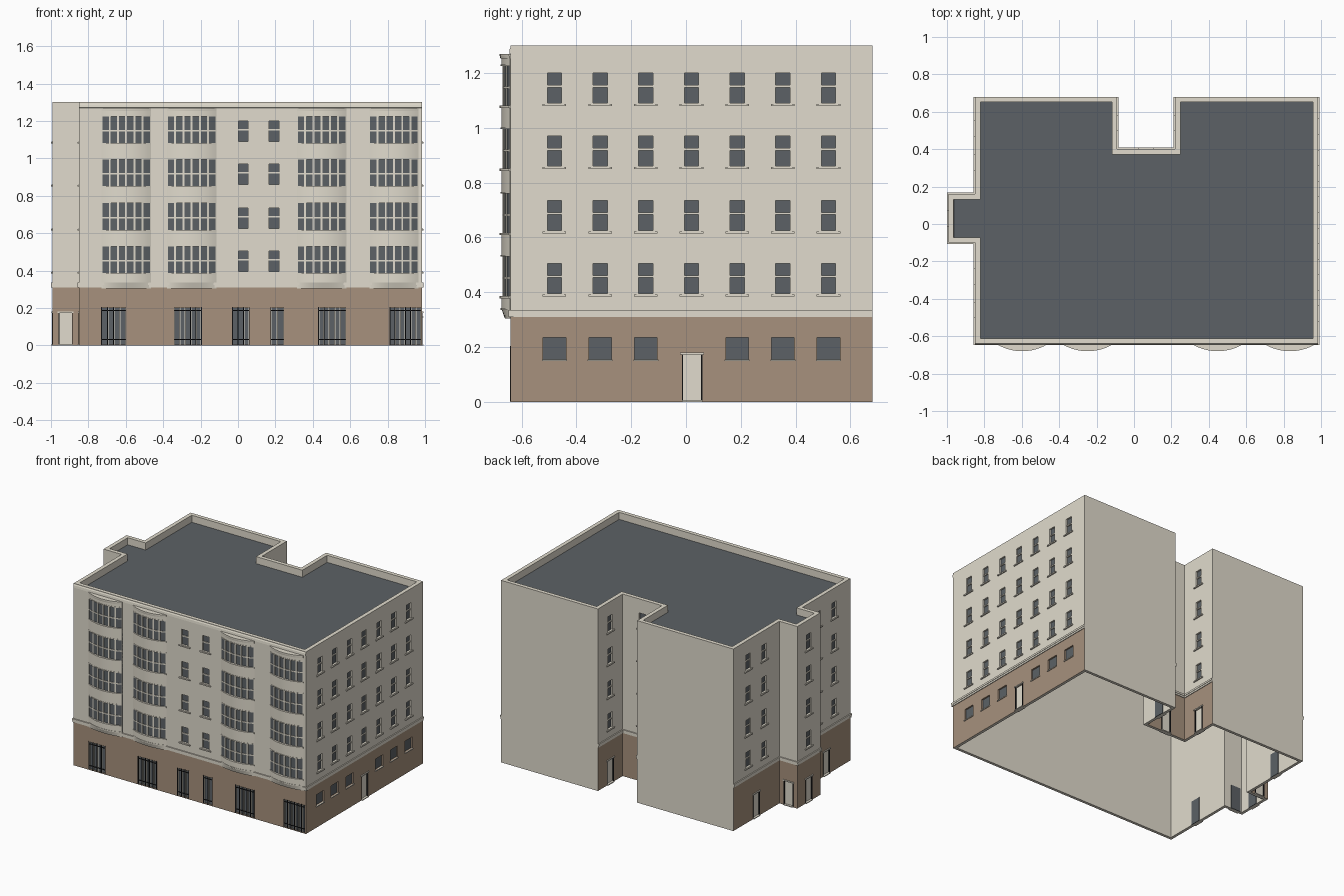
import bpy
import bmesh
from math import radians, sqrt

cube = bpy.data.objects.get("Cube")
if cube:
    bpy.data.objects.remove(cube, do_unlink=True)


def material(name, rgb):
    m = bpy.data.materials.new(name)
    m.use_nodes = True
    m.diffuse_color = (*rgb, 1)
    m.node_tree.nodes["Principled BSDF"].inputs["Base Color"].default_value = (*rgb, 1)
    return m


PLASTER = material("pale_plaster", (0.75, 0.71, 0.61))
BROWN = material("brown_base", (0.385, 0.285, 0.205))
SLATE = material("slate_grey", (0.107, 0.121, 0.132))
IRON = material("black_iron", (0.012, 0.012, 0.014))

BASE_TOP, TOP = 0.31, 1.30
FLOORS = (0.395, 0.625, 0.86, 1.09)
OUTLINE = [(-0.85, -0.64), (0.985, -0.64), (0.985, 0.68), (0.22, 0.68),
           (0.22, 0.40), (-0.09, 0.40), (-0.09, 0.68), (-0.85, 0.68),
           (-0.85, 0.16), (-0.992, 0.16), (-0.992, -0.10), (-0.85, -0.10)]

# Walls: axis of the normal, its sign, position, start and end along the wall
FRONT = (1, -1, -0.64, -0.85, 0.985)
RIGHT = (0, 1, 0.985, -0.64, 0.68)
NOTCH_A = (0, -1, 0.22, 0.40, 0.68)
NOTCH_B = (1, 1, 0.40, -0.09, 0.22)
NOTCH_C = (0, 1, -0.09, 0.40, 0.68)
LEFT_REAR = (0, -1, -0.85, 0.16, 0.68)
WING_REAR = (1, 1, 0.16, -0.992, -0.85)
WING_SIDE = (0, -1, -0.992, -0.10, 0.16)
WING_FRONT = (1, -1, -0.10, -0.992, -0.85)
LEFT_FRONT = (0, -1, -0.85, -0.64, -0.10)
WALLS = (FRONT, RIGHT, NOTCH_A, NOTCH_B, NOTCH_C, LEFT_REAR,
         WING_REAR, WING_SIDE, WING_FRONT, LEFT_FRONT)

parts = {}


def part(name, mat=None):
    """Mesh under construction for a named part."""
    return parts.setdefault(name, (bmesh.new(), mat))[0]


def prism(bm, lower, upper):
    """Solid between two matching rings of points."""
    a = [bm.verts.new(p) for p in lower]
    b = [bm.verts.new(p) for p in upper]
    faces = [bm.faces.new(a[::-1]), bm.faces.new(b)]
    for i in range(len(a)):
        j = (i + 1) % len(a)
        faces.append(bm.faces.new((a[i], a[j], b[j], b[i])))
    bmesh.ops.recalc_face_normals(bm, faces=faces)
    return faces


def wall_box(bm, wall, u0, u1, z0, z1, d0, d1):
    """Box on a wall; d is the distance outward from its surface."""
    axis, sign, pos = wall[:3]
    n0, n1 = sorted((pos + sign * d0, pos + sign * d1))
    ring = [(n0, u0), (n1, u0), (n1, u1), (n0, u1)]
    if axis == 1:
        ring = [(u, n) for n, u in ring]
    prism(bm, [(*p, z0) for p in ring], [(*p, z1) for p in ring])


def finish(name, bm, mats):
    mesh = bpy.data.meshes.new(name)
    bm.to_mesh(mesh)
    bm.free()
    ob = bpy.data.objects.new(name, mesh)
    bpy.context.collection.objects.link(ob)
    for m in mats:
        mesh.materials.append(m)
    return ob


def sash_window(wall, u, z, w=0.052, h=0.11):
    a, b = u - w / 2, u + w / 2
    wall_box(part("upper_cutter"), wall, a, b, z, z + h, -0.014, 0.03)
    wall_box(part("window_glass", SLATE), wall, a, b, z, z + h, -0.018, -0.011)
    wall_box(part("window_transoms", PLASTER), wall, a, b, z + 0.058, z + 0.066, -0.014, -0.004)
    wall_box(part("window_sills", PLASTER), wall, a - 0.017, b + 0.017, z - 0.011, z - 0.003, -0.004, 0.008)
    wall_box(part("window_sills"), wall, a - 0.008, b + 0.008, z - 0.003, z, -0.004, 0.004)


def column(wall, u):
    for z in FLOORS:
        sash_window(wall, u, z)


def door(wall, u, w=0.075, h=0.172):
    a, b = u - w / 2, u + w / 2
    wall_box(part("base_cutter"), wall, a, b, -0.02, h, -0.014, 0.03)
    wall_box(part("doors", PLASTER), wall, a, b, 0.0, h, -0.018, -0.008)
    wall_box(part("door_backs", SLATE), wall, a, b, 0.0, h, -0.024, -0.019)
    wall_box(part("door_lintels", PLASTER), wall, a - 0.006, b + 0.006, h, h + 0.008, -0.004, 0.006)
    wall_box(part("door_steps", PLASTER), wall, a, b, 0, 0.006, -0.01, 0.008)
    for e in (a, b - 0.004):
        wall_box(part("door_jambs", IRON), wall, e, e + 0.004, 0.006, h, -0.01, 0.002)


def base_window(wall, u, w=0.083):
    a, b = u - w / 2, u + w / 2
    wall_box(part("base_cutter"), wall, a, b, 0.155, 0.235, -0.014, 0.03)
    wall_box(part("window_glass"), wall, a, b, 0.155, 0.235, -0.018, -0.011)
    wall_box(part("window_sills"), wall, a - 0.004, b + 0.004, 0.149, 0.155, -0.004, 0.006)


def barred_window(u, w):
    a, b, top = u - w / 2, u + w / 2, 0.2
    wall_box(part("base_cutter"), FRONT, a, b, 0.004, top, -0.014, 0.03)
    wall_box(part("window_glass"), FRONT, a, b, 0.004, top, -0.018, -0.011)
    count = round(w / 0.03)
    for i in range(count + 1):
        x = a + w * i / count
        wall_box(part("ground_mullions", PLASTER), FRONT, max(a, x - 0.004), min(b, x + 0.004), 0.004, top, -0.013, -0.007)
        wall_box(part("window_bars", IRON), FRONT, x - 0.002, x + 0.002, 0.002, top + 0.004, -0.004, 0.003)
    for z in (0.03, 0.185):
        wall_box(part("window_bars"), FRONT, a, b, z, z + 0.004, -0.003, 0.002)


# Curved bays: shallow arcs on a chord along the front wall
HALF, RADIUS = 0.132, 0.266


def arc_solid(bm, cx, z0, z1, k0, k1=None, x0=-HALF, x1=HALF, proud=0.002):
    """Curved slab; k0 and k1 scale the bulge at its bottom and top."""
    steps = max(1, round((x1 - x0) / 0.016))

    def ring(z, k):
        pts = []
        for i in range(steps + 1):
            x = x0 + (x1 - x0) * i / steps
            bulge = sqrt(RADIUS ** 2 - x * x) - sqrt(RADIUS ** 2 - HALF ** 2)
            pts.append((cx + x, -0.64 - proud - k * bulge, z))
        return pts + [(cx + x1, -0.625, z), (cx + x0, -0.625, z)]
    prism(bm, ring(z0, k0), ring(z1, k0 if k1 is None else k1))


def bay(cx):
    wall, trim, frame = part("bay_walls", PLASTER), part("bay_mouldings", PLASTER), part("bay_frames", PLASTER)
    arc_solid(part("bay_glass", SLATE), cx, 0.34, 1.25, 0.68, proud=0.001)
    arc_solid(wall, cx, 0.305, 0.335, 0.55, 0.85)
    edges = [0.335]
    for z in FLOORS:
        edges += [z - 0.010, z + 0.137]
    edges.append(1.262)
    for z0, z1 in zip(edges[::2], edges[1::2]):
        arc_solid(wall, cx, z0, z1, 0.9)
    for z in FLOORS:
        arc_solid(trim, cx, z - 0.017, z - 0.009, 1.0, proud=0.005)
        arc_solid(trim, cx, z + 0.135, z + 0.141, 0.95, proud=0.003)
        arc_solid(frame, cx, z + 0.053, z + 0.061, 0.78)
        for i in range(7):
            x = -HALF + HALF * i / 3
            arc_solid(frame, cx, z - 0.010, z + 0.137, 0.8,
                      x0=max(-HALF, x - 0.005), x1=min(HALF, x + 0.005))
    arc_solid(trim, cx, 0.335, 0.342, 0.95, proud=0.003)
    arc_solid(trim, cx, 1.252, 1.262, 0.95, 1.0, proud=0.004)
    arc_solid(trim, cx, 1.262, 1.27, 1.0, proud=0.005)


for cx in (-0.598, -0.248, 0.447, 0.834):
    bay(cx)

# Front openings
column(FRONT, 0.028)
column(FRONT, 0.192)
for u, w in ((-0.665, 0.13), (-0.268, 0.145), (0.015, 0.09),
             (0.21, 0.07), (0.503, 0.145), (0.895, 0.165)):
    barred_window(u, w)

# Right side openings
for i in range(-3, 4):
    u = 0.02 + i / 6
    column(RIGHT, u)
    if i:
        base_window(RIGHT, u)
door(RIGHT, 0.022)

# Left side, wing and rear court openings
for wall, u in ((LEFT_REAR, 0.42), (LEFT_FRONT, -0.37)):
    door(wall, u)
    column(wall, u - 0.09)
    column(wall, u + 0.09)
for wall, u in ((WING_SIDE, 0.03), (NOTCH_A, 0.54), (NOTCH_B, 0.065), (NOTCH_C, 0.54)):
    door(wall, u)
    column(wall, u)
door(WING_FRONT, -0.922)
door(WING_REAR, -0.922)

# String course above the base, and front cornice
for wall in WALLS:
    u0, u1 = wall[3] - 0.008, wall[4] + 0.008
    if wall[4] == 0.68:
        u1 = 0.68
    wall_box(part("string_course", PLASTER), wall, u0, u1, BASE_TOP, 0.322, -0.01, 0.005)
    wall_box(part("string_course"), wall, u0, u1, 0.322, 0.335, -0.01, 0.008)
profile = [(-0.63, 1.265), (-0.645, 1.272), (-0.643, 1.288), (-0.637, TOP), (-0.63, TOP)]
prism(part("front_cornice", PLASTER), [(-0.85, *p) for p in profile], [(0.985, *p) for p in profile])


# Building masses
def mass(z0, z1):
    bm = bmesh.new()
    faces = prism(bm, [(*p, z0) for p in OUTLINE], [(*p, z1) for p in OUTLINE])
    return bm, faces[1]


base_bm, _ = mass(0, BASE_TOP)
upper_bm, top = mass(BASE_TOP, TOP)
bmesh.ops.inset_region(upper_bm, faces=[top], thickness=0.028, use_even_offset=True)
bmesh.ops.inset_region(upper_bm, faces=[top], thickness=0.0005, depth=-0.05, use_even_offset=True)
base = finish("base_walls", base_bm, [BROWN, PLASTER])
upper = finish("upper_walls", upper_bm, [PLASTER, SLATE])

# Cut the openings, then open the shells so the building is hollow
for target, key, levels in ((base, "base_cutter", (0, BASE_TOP)), (upper, "upper_cutter", (BASE_TOP,))):
    cutter = finish(key, parts.pop(key)[0], [])
    cutter.hide_render = True
    mod = target.modifiers.new("openings", 'BOOLEAN')
    mod.operation, mod.solver, mod.object = 'DIFFERENCE', 'EXACT', cutter
    bpy.context.view_layer.objects.active = target
    bpy.ops.object.modifier_apply(modifier=mod.name)
    bpy.data.objects.remove(cutter, do_unlink=True)
    bm = bmesh.new()
    bm.from_mesh(target.data)
    caps = [f for f in bm.faces if any(all(abs(v.co.z - z) < 1e-4 for v in f.verts) for z in levels)]
    bmesh.ops.delete(bm, geom=caps, context='FACES')
    bm.to_mesh(target.data)
    bm.free()

# Inner lining: wall foot, inside walls and ceiling
lining = part("inner_lining", PLASTER)
ceiling = lining.faces.new([lining.verts.new((*p, 0)) for p in OUTLINE])
ceiling.normal_update()
bmesh.ops.inset_region(lining, faces=[ceiling], thickness=0.02, use_even_offset=True, use_boundary=True)
bmesh.ops.inset_region(lining, faces=[ceiling], thickness=0.0005, depth=1.24, use_even_offset=True)

# Plain rear walls on the base, slate on the roof
for f in base.data.polygons:
    f.material_index = int(f.normal.y > 0.9 and f.center.y > 0.67)
for f in upper.data.polygons:
    f.material_index = int(f.normal.z > 0.9 and 1.24 < f.center.z < 1.26)

# Turn the collected parts into objects, smoothing the curved ones
for name, (bm, mat) in parts.items():
    ob = finish(name, bm, [mat])
    if name.startswith("bay_"):
        bpy.ops.object.select_all(action='DESELECT')
        ob.select_set(True)
        bpy.context.view_layer.objects.active = ob
        bpy.ops.object.shade_smooth_by_angle(angle=radians(20))
